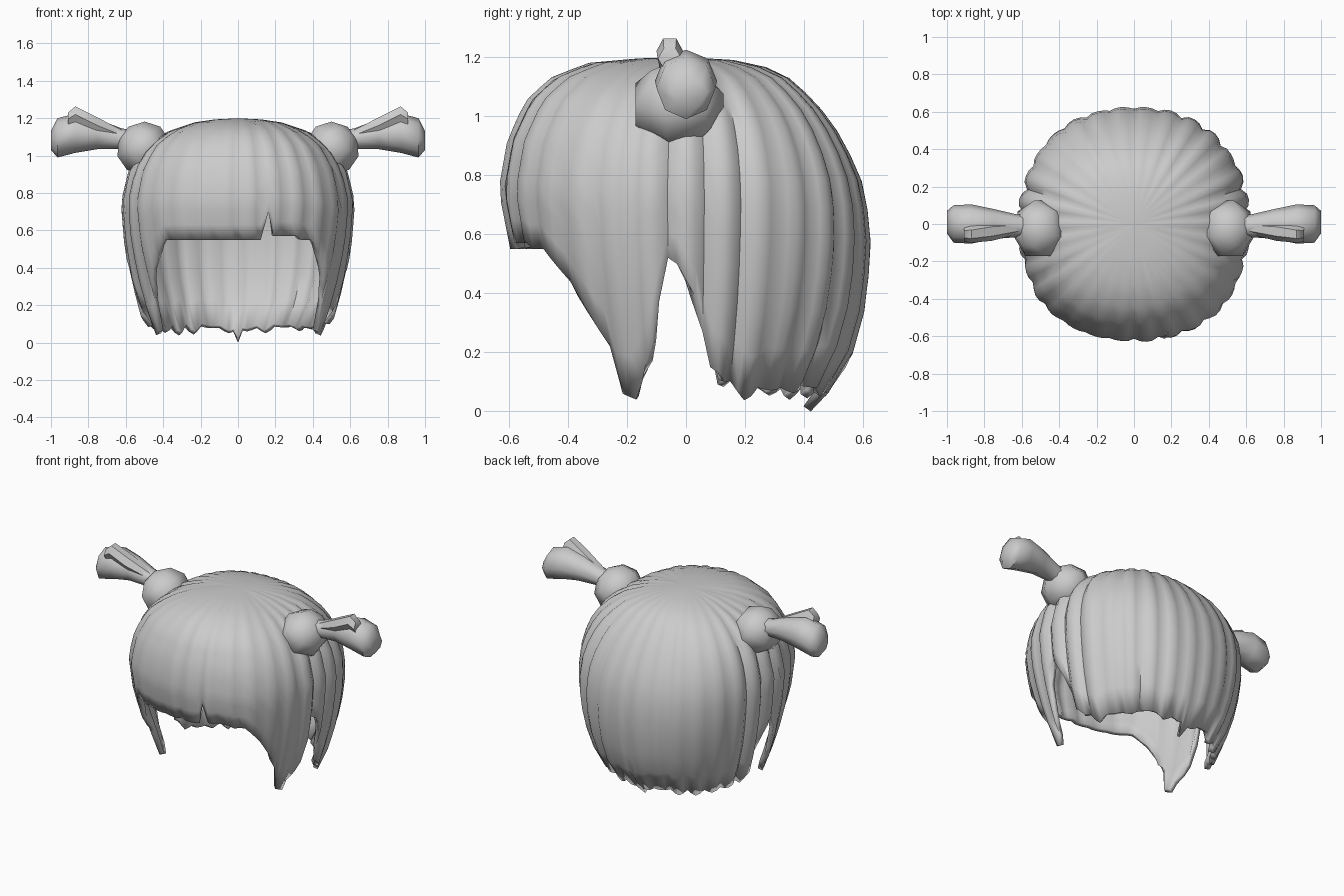
import bpy, bmesh, math, random
from mathutils import Matrix

if "Cube" in bpy.data.objects:
    bpy.data.objects.remove(bpy.data.objects["Cube"])

random.seed(4)


def interp(x, pts):
    """Piecewise linear lookup in a list of (x, value), x ascending."""
    if x <= pts[0][0]:
        return pts[0][1]
    for (x0, v0), (x1, v1) in zip(pts, pts[1:]):
        if x <= x1:
            return v0 + (v1 - v0) * (x - x0) / (x1 - x0)
    return pts[-1][1]


def make_object(name, bm, angle=50):
    me = bpy.data.meshes.new(name)
    bm.to_mesh(me)
    bm.free()
    ob = bpy.data.objects.new(name, me)
    bpy.context.collection.objects.link(ob)
    bpy.ops.object.select_all(action='DESELECT')
    ob.select_set(True)
    bpy.context.view_layer.objects.active = ob
    bpy.ops.object.shade_smooth_by_angle(angle=math.radians(angle))
    return ob


# Radius against height, for the front, side and back of the hair
Z = [0.0, 0.15, 0.35, 0.55, 0.75, 0.92, 1.05, 1.13, 1.18, 1.21]
FRONT = list(zip(Z, [.40, .44, .52, .59, .63, .60, .54, .455, .33, 0]))
SIDE = list(zip(Z, [.46, .52, .57, .60, .615, .575, .49, .37, .22, 0]))
BACK = list(zip(Z, [.43, .55, .605, .625, .605, .53, .435, .345, .24, 0]))

# Hem height against angle from the front: fringe, side lock, gap, back
HEM = [(0, .55), (39, .55), (43, .51), (48, .44), (54, .34), (60, .22), (63, .06),
       (69, .04), (72, .10), (78, .23), (84, .52), (87, .50), (93, .39), (99, .15),
       (105, .11), (117, .08), (135, .08), (150, .09), (180, .07)]
STRAND = [-.016, .003, .010, .006]          # bulge across one strand
STEP, ROWS = 3, 14
strand_amp = [random.uniform(.3, 1.3) for _ in range(30)]
strand_tip = [random.uniform(0, .05) for _ in range(30)]

# Hair cap: columns running from the crown to the hem
bm = bmesh.new()
crown = bm.verts.new((0, 0, 1.20))
columns = []
for k in range(360 // STEP):
    deg = -180 + k * STEP
    a, d = math.radians(deg), abs(deg)
    hem = interp(d, HEM)
    if d > 103:                             # ragged tips at the back
        hem -= strand_tip[k // 4] * (0, .6, 1, .6)[k % 4]
    if d == 180:
        hem = 0
    if deg == 15:                           # notch in the fringe
        hem = .70
    elif 15 < deg < 33:
        hem = .57
    hem = max(hem, 0)
    side_w = math.sin(a) ** 2
    fuller = math.sin(2 * a) ** 2
    amp = strand_amp[k // 4] * (.6 if d < 50 else 1)
    col = []
    for j in range(1, ROWS + 1):
        t = j / ROWS
        z = 1.20 - (1.20 - hem) * t ** 1.8
        end = FRONT if d < 90 else BACK
        r = interp(z, end) * (1 - side_w) + interp(z, SIDE) * side_w
        r *= 1 + .045 * fuller * min(1, max(0, (z - .1) / .4))
        r += STRAND[k % 4] * amp * min(1, r / .5)
        col.append(bm.verts.new((r * math.sin(a), -r * math.cos(a), z)))
    columns.append(col)
for k, c0 in enumerate(columns):
    c1 = columns[(k + 1) % len(columns)]
    bm.faces.new((crown, c0[0], c1[0]))
    for j in range(ROWS - 1):
        bm.faces.new((c0[j], c0[j + 1], c1[j + 1], c1[j]))
cap = make_object("hair_cap", bm, 60)
shell = cap.modifiers.new("thickness", 'SOLIDIFY')
shell.thickness = .03
shell.offset = -1


def loft(name, rings, sides, mirror):
    """Tube of elliptical rings along x: (x, y, z, y radius, z radius)."""
    bm = bmesh.new()
    loops = []
    for x, y, z, ry, rz in rings:
        loops.append([bm.verts.new((mirror * x,
                                    y + ry * math.cos(math.tau * i / sides),
                                    z + rz * math.sin(math.tau * i / sides)))
                      for i in range(sides)])
    for l0, l1 in zip(loops, loops[1:]):
        for i in range(sides):
            n = (i + 1) % sides
            bm.faces.new((l0[i], l0[n], l1[n], l1[i]))
    bm.faces.new(loops[0])
    bm.faces.new(loops[-1])
    bmesh.ops.recalc_face_normals(bm, faces=bm.faces)
    return make_object(name, bm)


for s, label in ((1, "right"), (-1, "left")):
    # Gathered knob at the root of each pigtail
    bm = bmesh.new()
    bmesh.ops.create_uvsphere(bm, u_segments=7, v_segments=5, radius=1)
    bm.transform(Matrix.Translation((s * .505, -.03, 1.04))
                 @ Matrix.Rotation(s * math.radians(35), 4, 'Y')
                 @ Matrix.Diagonal((.15, .165, .14, 1)))
    make_object("knob_" + label, bm, 75)

    # Short flared pigtail
    loft("pigtail_" + label,
         [(.50, -.02, 1.06, .07, .07), (.62, -.01, 1.09, .06, .055),
          (.75, 0, 1.115, .08, .08), (.87, .0, 1.12, .105, .105),
          (.965, .0, 1.095, .10, .105), (1.0, .01, 1.08, .06, .05)], 8, s)

    # Stray tuft on top of the pigtail
    loft("tuft_" + label,
         [(.60, -.02, 1.10, .03, .03), (.76, -.04, 1.165, .05, .05),
          (.87, -.055, 1.22, .045, .05), (.91, -.055, 1.195, .04, .04)], 6, s)
